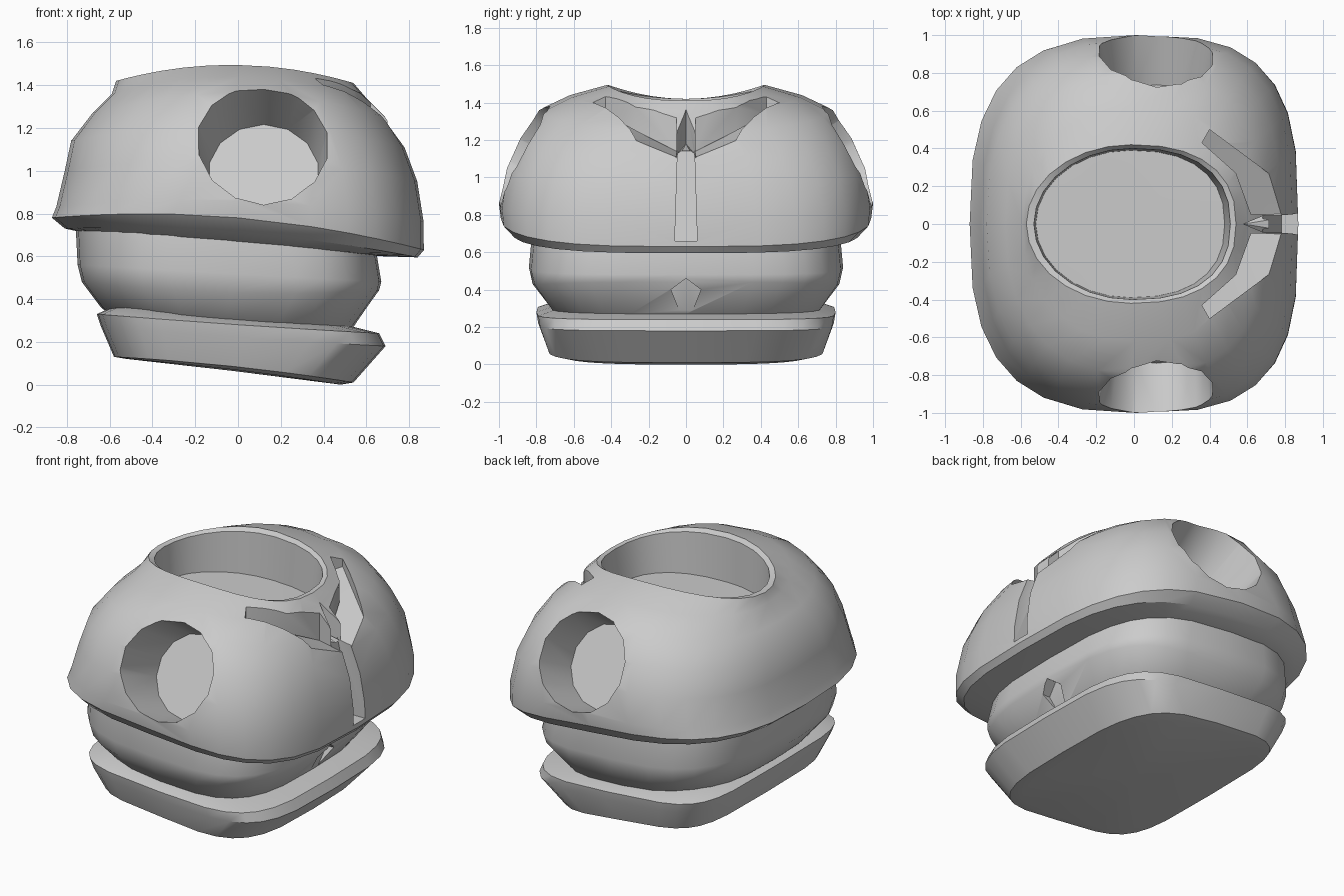
import bpy, bmesh, math
from mathutils import Vector, Matrix

if "Cube" in bpy.data.objects:
    bpy.data.objects.remove(bpy.data.objects["Cube"])

SEGMENTS = 28


def new_object(name, bm):
    bmesh.ops.recalc_face_normals(bm, faces=bm.faces)
    mesh = bpy.data.meshes.new(name)
    bm.to_mesh(mesh)
    bm.free()
    obj = bpy.data.objects.new(name, mesh)
    bpy.context.collection.objects.link(obj)
    return obj


def loft(name, rings, back_change):
    """Ring: x back, x front, half width, z at back / middle / front, squareness.
    back_change is added to the squareness of the rear half."""
    bm = bmesh.new()
    loops = []
    for xb, xf, hy, zb, zm, zf, n_front in rings:
        loop = []
        for i in range(SEGMENTS):
            a = math.tau * i / SEGMENTS
            n = n_front if math.cos(a) > 0 else n_front + back_change
            u = math.copysign(abs(math.cos(a)) ** (2 / n), math.cos(a))
            v = math.copysign(abs(math.sin(a)) ** (2 / n), math.sin(a))
            z = zm + (zf - zb) / 2 * u + ((zf + zb) / 2 - zm) * u * u
            loop.append(bm.verts.new(((xb + xf) / 2 + (xf - xb) / 2 * u, hy * v, z)))
        loops.append(loop)
    for lo, hi in zip(loops, loops[1:]):
        for i in range(SEGMENTS):
            j = (i + 1) % SEGMENTS
            bm.faces.new((lo[i], lo[j], hi[j], hi[i]))
    # fan caps
    for loop in (loops[0], loops[-1]):
        centre = bm.verts.new(sum((v.co for v in loop), Vector()) / SEGMENTS)
        for i in range(SEGMENTS):
            bm.faces.new((loop[i], loop[(i + 1) % SEGMENTS], centre))
    return new_object(name, bm)


def prism(name, floor, lift):
    """Solid between a floor polygon and the same polygon moved by lift."""
    bm = bmesh.new()
    low = [bm.verts.new(p) for p in floor]
    high = [bm.verts.new(Vector(p) + Vector(lift)) for p in floor]
    for i in range(1, len(floor) - 1):
        bm.faces.new((low[0], low[i], low[i + 1]))
        bm.faces.new((high[0], high[i], high[i + 1]))
    for i in range(len(floor)):
        j = (i + 1) % len(floor)
        bm.faces.new((low[i], low[j], high[j], high[i]))
    return new_object(name, bm)


def carve(obj, cutter):
    cutter.hide_render = True
    mod = obj.modifiers.new("carve", 'BOOLEAN')
    mod.operation = 'DIFFERENCE'
    mod.solver = 'EXACT'
    mod.object = cutter
    bpy.context.view_layer.objects.active = obj
    bpy.ops.object.modifier_apply(modifier=mod.name)
    bpy.data.objects.remove(cutter)


# Domed upper shell, from the underside of the rim up and into the top well
shell = loft("upper_shell", [
    (-0.72, 0.68, 0.82, 0.71, 0.67, 0.60, 3.2),
    (-0.81, 0.84, 0.93, 0.73, 0.71, 0.595, 3.2),
    (-0.87, 0.87, 0.99, 0.78, 0.78, 0.63, 3.2),
    (-0.85, 0.87, 1.00, 0.83, 0.86, 0.76, 3.1),
    (-0.81, 0.84, 0.97, 1.00, 1.05, 0.95, 3.0),
    (-0.78, 0.78, 0.90, 1.14, 1.21, 1.11, 2.9),
    (-0.68, 0.69, 0.79, 1.27, 1.36, 1.25, 2.8),
    (-0.59, 0.60, 0.62, 1.36, 1.44, 1.34, 2.6),
    (-0.57, 0.54, 0.42, 1.42, 1.495, 1.41, 2.4),
    (-0.53, 0.51, 0.40, 1.42, 1.47, 1.41, 2.4),
    (-0.52, 0.48, 0.39, 1.20, 1.19, 1.19, 2.4)], -0.4)

# Slanted round sockets on both sides
for side in (-1, 1):
    bm = bmesh.new()
    axis = Vector((0, side * 0.89, 0.46))
    place = (Matrix.Translation((0.12, side * 0.84, 1.10))
             @ axis.to_track_quat('Z', 'Y').to_matrix().to_4x4()
             @ Matrix.Translation((0, 0, 0.075)))
    bmesh.ops.create_cone(bm, cap_ends=True, segments=14, radius1=0.26,
                          radius2=0.36, depth=0.65, matrix=place)
    carve(shell, new_object("socket_cutter", bm))

# Spreading brow grooves, mirrored left and right
for side in (-1, 1):
    floor = [(0.62, side * 0.05, 1.14), (0.54, side * 0.27, 1.25), (0.36, side * 0.43, 1.34),
             (0.40, side * 0.50, 1.35), (0.75, side * 0.24, 1.18), (0.92, side * 0.05, 1.08)]
    carve(shell, prism("brow_cutter", floor, (0, 0, 0.6)))

# Pointed notch where the brows meet
carve(shell, prism("brow_notch_cutter", [(0.58, 0, 1.18), (0.70, 0.05, 1.12), (0.95, 0.06, 1.07),
                                         (0.95, -0.06, 1.07), (0.70, -0.05, 1.12)], (0, 0, 0.6)))

# Vertical groove below the brows
carve(shell, prism("groove_cutter", [(0.78, -0.06, 0.66), (0.78, 0.06, 0.66),
                                     (0.68, 0.045, 1.14), (0.68, -0.045, 1.14)], (0.4, 0, 0)))

# Middle body with an undercut lower half
middle = loft("middle_body", [
    (-0.50, 0.45, 0.60, 0.25, 0.22, 0.20, 3.2),
    (-0.64, 0.54, 0.72, 0.36, 0.30, 0.27, 3.4),
    (-0.73, 0.66, 0.82, 0.48, 0.43, 0.44, 3.6),
    (-0.75, 0.67, 0.84, 0.56, 0.52, 0.48, 3.6),
    (-0.76, 0.64, 0.82, 0.76, 0.73, 0.66, 3.4)], -0.5)

# Small pointed notch at the front of the body
carve(middle, prism("notch_cutter", [(0.53, 0, 0.20), (0.58, 0.08, 0.40),
                                     (0.60, 0, 0.46), (0.58, -0.08, 0.40)], (0.4, 0, 0)))

# Lower jaw slab with squarer corners, tilted down toward the front
jaw = loft("lower_jaw", [
    (-0.52, 0.48, 0.68, 0.12, 0.07, 0.00, 3.4),
    (-0.58, 0.54, 0.74, 0.13, 0.085, 0.01, 3.6),
    (-0.64, 0.69, 0.79, 0.27, 0.22, 0.18, 4.0),
    (-0.66, 0.66, 0.80, 0.33, 0.28, 0.24, 4.0),
    (-0.57, 0.50, 0.68, 0.37, 0.32, 0.28, 3.4)], 1.2)

# Shading
for obj in (shell, middle, jaw):
    bpy.ops.object.select_all(action='DESELECT')
    obj.select_set(True)
    bpy.context.view_layer.objects.active = obj
    bpy.ops.object.shade_smooth_by_angle(angle=math.radians(30))
